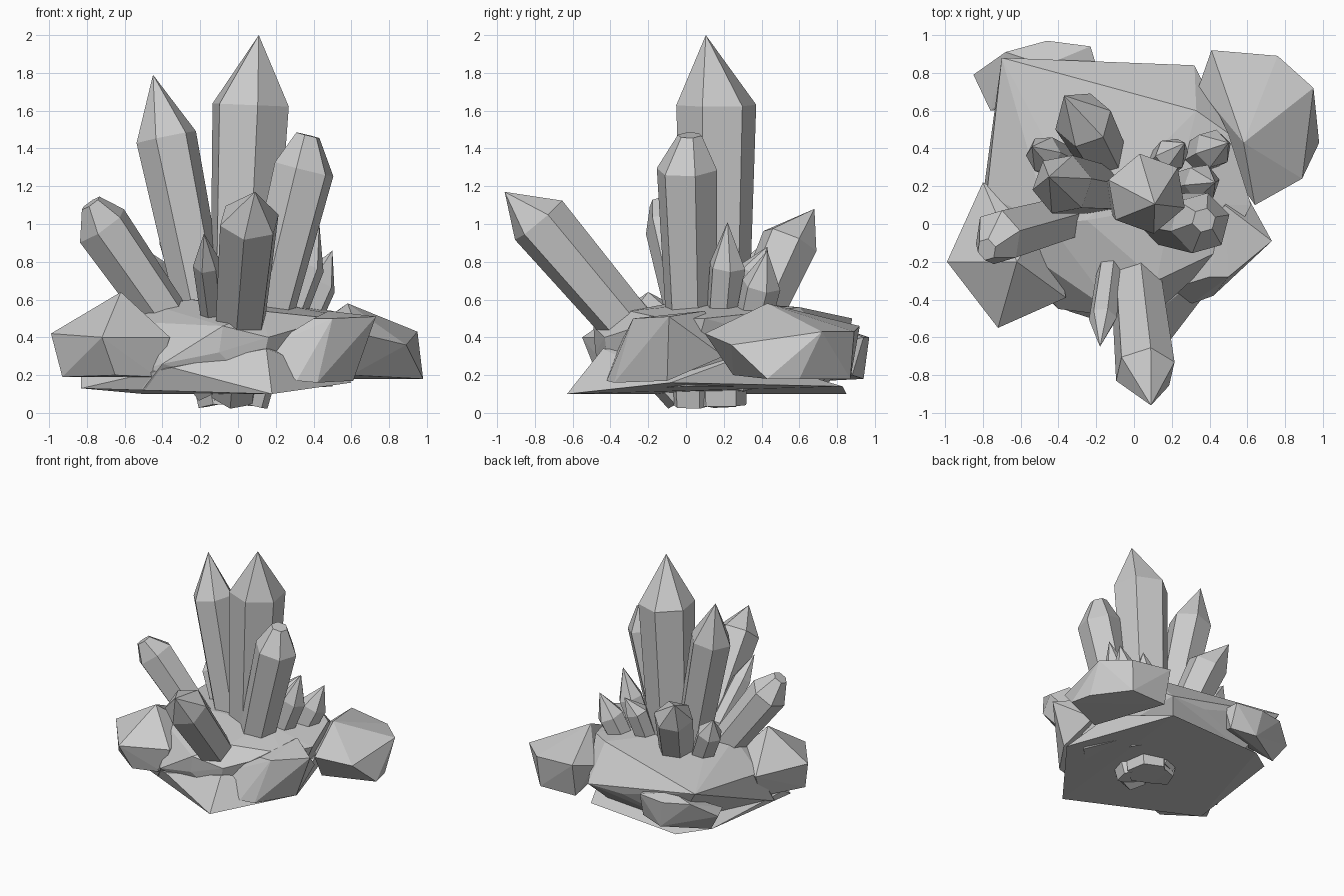
import bpy, bmesh, math
from mathutils import Vector


def finish(bm, name):
    bmesh.ops.recalc_face_normals(bm, faces=bm.faces)
    mesh = bpy.data.meshes.new(name)
    bm.to_mesh(mesh)
    bm.free()
    ob = bpy.data.objects.new(name, mesh)
    bpy.context.collection.objects.link(ob)
    return ob


def crystal(name, base, shoulder, tip, r, turn=0, taper=0.75, flat=0):
    """Six-sided prism from base to shoulder, closing to a point or small flat at tip."""
    base, shoulder, tip = Vector(base), Vector(shoulder), Vector(tip)
    axis = (shoulder - base).normalized()
    u = (Vector((1, 0, 0)) - axis * axis.x).normalized()
    v = axis.cross(u)
    bm = bmesh.new()

    def ring(center, radius):
        return [bm.verts.new(center + radius * (math.cos(a) * u + math.sin(a) * v))
                for a in (math.radians(turn + 60 * i) for i in range(6))]

    rings = [ring(base, r * taper), ring(shoulder, r)]
    if flat:
        rings.append(ring(tip, flat))
        bm.faces.new(rings[-1])
    else:
        point = bm.verts.new(tip)
        for i in range(6):
            bm.faces.new((rings[1][i], rings[1][(i + 1) % 6], point))
    bm.faces.new(rings[0][::-1])
    for a, b in zip(rings, rings[1:]):
        for i in range(6):
            j = (i + 1) % 6
            bm.faces.new((a[i], a[j], b[j], b[i]))
    return finish(bm, name)


def rock(name, points):
    """Faceted boulder as the convex hull of a few corner points."""
    bm = bmesh.new()
    for p in points:
        bm.verts.new(p)
    bmesh.ops.convex_hull(bm, input=bm.verts)
    loose = [v for v in bm.verts if not v.link_faces]
    bmesh.ops.delete(bm, geom=loose, context='VERTS')
    bmesh.ops.dissolve_limit(bm, angle_limit=math.radians(2), verts=bm.verts, edges=bm.edges)
    return finish(bm, name)


# Large crystals
crystal("main_crystal", (0.0, 0.16, 0.04), (0.067, 0.16, 1.63), (0.11, 0.105, 2.0), 0.215, 40)
crystal("left_tall_crystal", (-0.09, 0.17, 0.05), (-0.38, 0.21, 1.46), (-0.45, 0.25, 1.79), 0.163, 10)
crystal("right_blunt_crystal", (0.04, 0.04, 0.05), (0.35, 0.005, 1.29), (0.37, 0.02, 1.47), 0.165, 15, flat=0.065)
crystal("left_blunt_crystal", (-0.12, 0.1, 0.13), (-0.72, -0.07, 0.99), (-0.78, -0.135, 1.11), 0.15, 20, flat=0.06)
crystal("front_crystal", (-0.02, 0.0, 0.10), (0.06, -0.78, 1.02), (0.09, -0.96, 1.17), 0.165, 20)
crystal("back_crystal", (-0.08, 0.2, 0.12), (-0.27, 0.55, 0.91), (-0.37, 0.68, 1.08), 0.155, 15)

# Small crystals around the foot
crystal("small_front_crystal", (-0.12, -0.16, 0.42), (-0.165, -0.50, 0.79), (-0.18, -0.65, 0.95), 0.075, 10, 0.85)
crystal("small_right_crystal", (0.16, 0.17, 0.22), (0.36, 0.22, 0.78), (0.43, 0.22, 1.01), 0.1, 10, 0.85)
crystal("small_right_back_crystal", (0.2, 0.28, 0.15), (0.42, 0.40, 0.68), (0.50, 0.43, 0.86), 0.105, 20, 0.8)
crystal("small_back_crystal", (0.05, 0.22, 0.15), (0.2, 0.37, 0.76), (0.27, 0.43, 0.88), 0.09, 10, 0.8)
crystal("small_left_crystal", (-0.25, 0.27, 0.25), (-0.48, 0.37, 0.76), (-0.54, 0.41, 0.9), 0.1, 0, 0.85)

# Central rock mass that the crystals grow from
rock("central_rock", [
    (-0.25, 0.02, 0.60), (0.2, 0.1, 0.58), (-0.45, 0.0, 0.57), (0.12, -0.3, 0.54), (0.33, 0.6, 0.56),
    (0.5, 0.48, 0.54), (-0.08, -0.49, 0.46), (-0.7, 0.88, 0.50), (-0.78, 0.15, 0.42), (-0.5, -0.2, 0.48),
    (0.5, -0.12, 0.50), (0.62, 0.1, 0.5), (0.32, 0.84, 0.3), (0.0, 0.84, 0.3), (-0.45, 0.75, 0.15),
    (-0.82, 0.0, 0.14), (0.16, -0.43, 0.40), (-0.1, -0.48, 0.32), (-0.4, -0.45, 0.26),
    (-0.5, -0.35, 0.13), (0.5, 0.0, 0.14), (0.1, -0.4, 0.12), (0.2, 0.7, 0.14)])

# Wedge-shaped bottom plate with sharp front corner
rock("base_plate", [
    (0.18, -0.63, 0.10), (0.6, -0.08, 0.16), (0.3, 0.83, 0.14), (-0.5, 0.85, 0.10), (-0.72, 0.68, 0.14),
    (-0.83, -0.2, 0.13), (-0.83, -0.1, 0.19), (-0.35, -0.46, 0.24), (0.15, -0.44, 0.34), (0.5, 0.3, 0.3)])

# Slanted slab on the front right
rock("front_right_slab", [
    (0.40, -0.28, 0.50), (0.50, -0.28, 0.50), (0.73, -0.09, 0.51), (0.48, 0.1, 0.54), (0.14, -0.36, 0.34),
    (0.31, -0.42, 0.17), (0.42, -0.38, 0.16), (0.61, -0.1, 0.17), (0.57, 0.2, 0.3)])

# Outer boulders
rock("left_boulder", [
    (-0.62, -0.2, 0.64), (-0.99, -0.2, 0.42), (-0.93, -0.25, 0.19), (-0.72, -0.55, 0.40),
    (-0.36, -0.39, 0.40), (-0.43, -0.38, 0.19), (-0.65, -0.47, 0.2), (-0.8, 0.22, 0.42),
    (-0.76, 0.1, 0.2), (-0.45, 0.05, 0.42)])
rock("right_boulder", [
    (0.58, 0.43, 0.58), (0.41, 0.92, 0.46), (0.76, 0.89, 0.43), (0.95, 0.72, 0.43), (0.98, 0.43, 0.18),
    (0.89, 0.24, 0.36), (0.64, 0.1, 0.42), (0.94, 0.6, 0.18), (0.74, 0.87, 0.18), (0.6, 0.25, 0.2),
    (0.34, 0.72, 0.4), (0.42, 0.86, 0.18), (0.4, 0.45, 0.3)])
rock("back_left_boulder", [
    (-0.47, 0.84, 0.44), (-0.46, 0.97, 0.40), (-0.23, 0.94, 0.40), (-0.2, 0.84, 0.38), (-0.68, 0.91, 0.42),
    (-0.85, 0.79, 0.32), (-0.76, 0.6, 0.3), (-0.42, 0.94, 0.18), (-0.22, 0.88, 0.2), (-0.75, 0.74, 0.17),
    (-0.3, 0.65, 0.3)])
